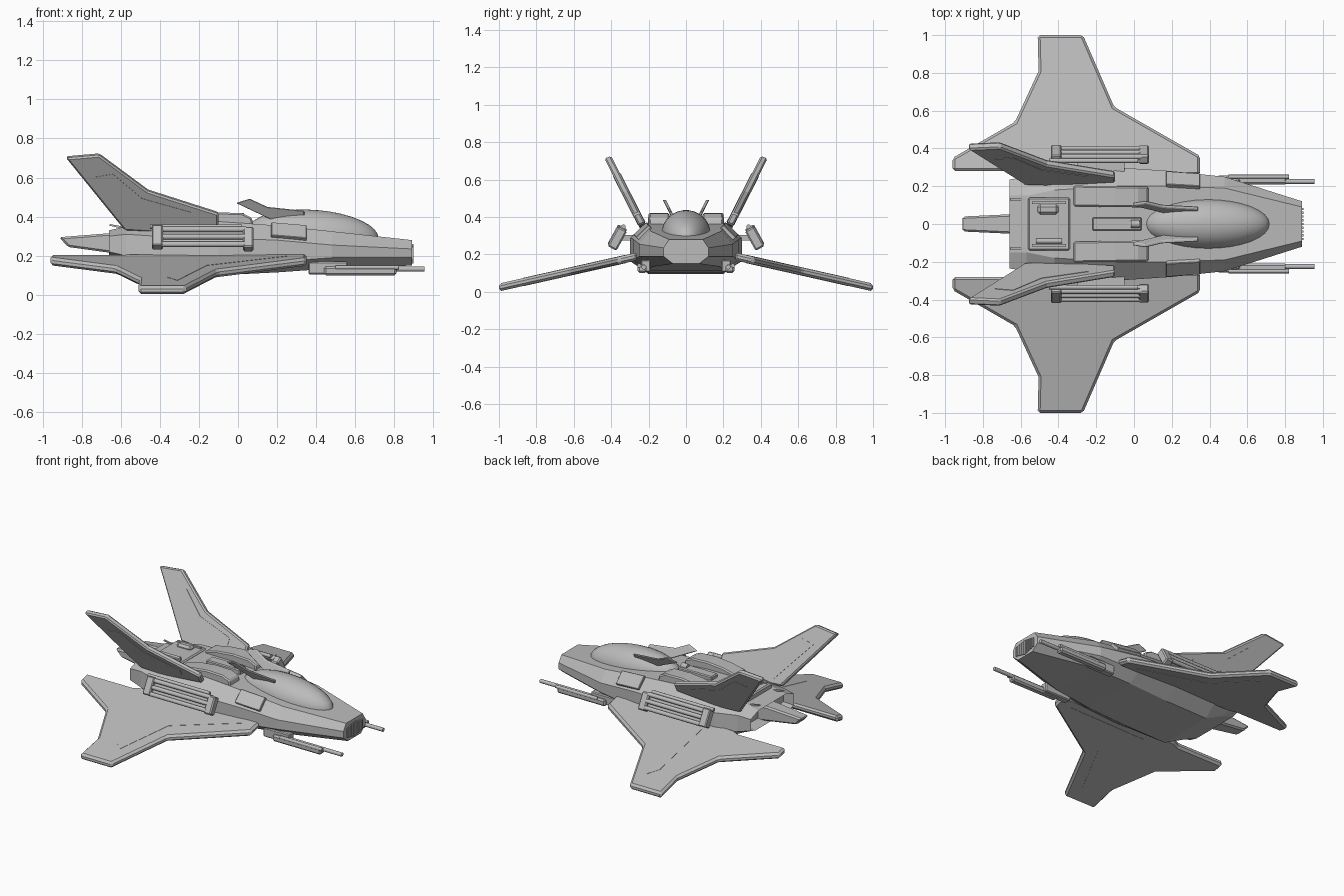
import bpy, bmesh, math
from mathutils import Vector, Matrix

if "Cube" in bpy.data.objects:
    bpy.data.objects.remove(bpy.data.objects["Cube"])

grey = bpy.data.materials.new("hull grey")
grey.diffuse_color = (0.5, 0.5, 0.5, 1)
grey.use_nodes = True
grey.node_tree.nodes["Principled BSDF"].inputs["Base Color"].default_value = grey.diffuse_color


def finish(name, bm, mirror=False, bevel=0, smooth=False):
    bmesh.ops.recalc_face_normals(bm, faces=bm.faces)
    me = bpy.data.meshes.new(name)
    bm.to_mesh(me)
    bm.free()
    me.materials.append(grey)
    ob = bpy.data.objects.new(name, me)
    bpy.context.collection.objects.link(ob)
    if bevel:
        m = ob.modifiers.new("Bevel", 'BEVEL')
        m.width, m.segments, m.limit_method = bevel, 1, 'ANGLE'
    if mirror:
        m = ob.modifiers.new("Mirror", 'MIRROR')
        m.use_axis = (False, True, False)
        m.use_mirror_merge = False
    if smooth:
        bpy.ops.object.select_all(action='DESELECT')
        ob.select_set(True)
        bpy.context.view_layer.objects.active = ob
        bpy.ops.object.shade_smooth_by_angle(angle=math.radians(35))
    return ob


def slab(name, pts, place, half, mirror=True, bevel=0.0):
    """Outline thickened by half each way; place maps (u, v, w) to x, y, z."""
    bm = bmesh.new()
    lo = [bm.verts.new(place(u, v, -half)) for u, v in pts]
    hi = [bm.verts.new(place(u, v, half)) for u, v in pts]
    bm.faces.new(lo[::-1])
    bm.faces.new(hi)
    for i in range(len(pts)):
        j = (i + 1) % len(pts)
        bm.faces.new((lo[i], lo[j], hi[j], hi[i]))
    return finish(name, bm, mirror, bevel)


def box(name, x, y, z, mirror=False, bevel=0.0, tilt=0.0):
    """Box from (min, max) ranges, optionally tilted about its long axis."""
    c = Vector([sum(r) / 2 for r in (x, y, z)])
    s = [r[1] - r[0] for r in (x, y, z)]
    bm = bmesh.new()
    bmesh.ops.create_cube(bm, size=1, matrix=Matrix.Translation(c)
                          @ Matrix.Rotation(tilt, 4, 'X') @ Matrix.Diagonal((*s, 1)))
    return finish(name, bm, mirror, bevel)


def rod(name, x0, x1, y, z, r, mirror=True, sides=12):
    bm = bmesh.new()
    bmesh.ops.create_cone(bm, cap_ends=True, segments=sides, radius1=r, radius2=r, depth=x1 - x0,
                          matrix=Matrix.Translation(((x0 + x1) / 2, y, z))
                          @ Matrix.Rotation(math.pi / 2, 4, 'Y'))
    return finish(name, bm, mirror, smooth=True)


# Hull: lofted octagon sections (x, then bottom, low side, high side, deck as y, z)
sections = [
    (0.89, (.07, .15), (.12, .19), (.12, .235), (.09, .28)),
    (0.48, (.18, .135), (.25, .19), (.25, .255), (.19, .325)),
    (0.20, (.20, .115), (.28, .17), (.28, .28), (.20, .355)),
    (-0.10, (.20, .10), (.30, .165), (.30, .29), (.20, .375)),
    (-0.42, (.20, .095), (.29, .17), (.28, .30), (.18, .375)),
    (-0.57, (.19, .17), (.25, .20), (.25, .31), (.15, .35)),
    (-0.66, (.18, .205), (.235, .22), (.235, .30), (.15, .33))]
bm = bmesh.new()
rings = []
for x, *p in sections:
    ring = p + [(-y, z) for y, z in reversed(p)]
    rings.append([bm.verts.new((x, y, z)) for y, z in ring])
for a, b in zip(rings, rings[1:]):
    for i in range(8):
        j = (i + 1) % 8
        bm.faces.new((a[i], a[j], b[j], b[i]))
bm.faces.new(rings[0])
rear = bm.faces.new(rings[-1])
# recessed engine bay at the back
bmesh.ops.recalc_face_normals(bm, faces=bm.faces)
bmesh.ops.inset_region(bm, faces=[rear], thickness=0.018)
bmesh.ops.translate(bm, verts=rear.verts, vec=(0.07, 0, 0))
finish("hull", bm)

# Nose grille
for i in range(9):
    y = (i - 4) * 0.02
    h = 0.055 - 0.005 * abs(i - 4)
    box("nose_grille_bar", (0.885, 0.897), (y - .006, y + .006), (.215 - h, .215 + h * .8))

# Drooping main wings with a chamfered rim and a shallow panel
def wing_place(x, y, w):
    return (x, y, 0.185 - 0.225 * (y - 0.28) + w)

slab("wing", [(-.96, .28), (-.96, .35), (-.63, .54), (-.505, .81), (-.51, 1), (-.27, 1),
              (-.105, .62), (.35, .36), (.35, .26), (-.55, .26), (-.6, .28)],
     wing_place, 0.021, bevel=0.013)
slab("wing_panel", [(-.36, .33), (-.36, .8), (-.31, .87), (-.16, .53), (.25, .32)],
     wing_place, 0.0225)

# Upright tail fins leaning outward
def fin_place(x, z, w):
    return (x, 0.235 + 0.51 * (z - 0.36) + w, z - 0.4 * w)

slab("tail_fin", [(-.88, .705), (-.71, .72), (-.46, .535), (-.1, .42), (-.1, .36),
                  (-.42, .325), (-.58, .335)], fin_place, 0.018, bevel=0.009)
slab("tail_fin_panel", [(-.735, .61), (-.64, .625), (-.49, .50), (-.24, .43),
                        (-.24, .39), (-.52, .365)], fin_place, 0.0205)

# Canopy bubble and the two small blades beside it
bm = bmesh.new()
bmesh.ops.create_uvsphere(bm, u_segments=32, v_segments=16, radius=1,
                          matrix=Matrix.Translation((.385, 0, .31))
                          @ Matrix.Rotation(math.radians(4), 4, 'Y')
                          @ Matrix.Diagonal((.335, .132, .125, 1)))
finish("canopy", bm, smooth=True)
slab("canopy_blade", [(-.01, .47), (.06, .492), (.15, .45), (.34, .43), (.34, .395), (.17, .385)],
     lambda x, z, w: (x, .07 + .5 * (z - .4) + w, z), 0.009, bevel=0.004)

# Raised deck: arched covers, spine, rear hatch
slab("deck_cover", [(-.32, .36), (-.32, .385), (-.22, .41), (-.1, .422), (.02, .418), (.07, .395), (.08, .35)],
     lambda x, z, w: (x, .145 + w + .05 * (x + .1) * -.3, z), 0.055, bevel=0.008)
box("deck_spine", (-.22, .04), (-.035, .035), (.36, .40), bevel=0.006)
rod("spine_sensor", -.015, .03, 0, .40, .02, mirror=False)
box("rear_hatch", (-.56, -.34), (-.14, .14), (.33, .385), bevel=0.008)
box("hatch_rail", (-.54, -.36), (.105, .12), (.38, .395), mirror=True)
box("hatch_handle", (-.51, -.40), (.05, .105), (.37, .405), bevel=0.014)
rod("hatch_bar", -.52, -.38, -.09, .385, .014, mirror=False)

# Shoulder hatches on the hull flanks
bm = bmesh.new()
quad = [(.17, .275, .30), (.35, .262, .285), (.35, .195, .352), (.17, .205, .367)]
base = [bm.verts.new((x, y - .012, z - .012)) for x, y, z in quad]
top = [bm.verts.new((x, y + .006, z + .006)) for x, y, z in quad]
bm.faces.new(base)
bm.faces.new(top)
for i in range(4):
    j = (i + 1) % 4
    bm.faces.new((base[i], base[j], top[j], top[i]))
finish("shoulder_hatch", bm, mirror=True, bevel=0.003)

# Side cannon racks: backing plate, end brackets, tilted row of rods
TILT = 0.5
box("rack_plate", (-.42, .04), (.348, .366), (.245, .345), mirror=True, tilt=TILT)
box("rack_rear_bracket", (-.44, -.385), (.34, .395), (.235, .355), mirror=True, bevel=.006, tilt=TILT)
box("rack_front_bracket", (.025, .08), (.34, .395), (.225, .345), mirror=True, bevel=.008, tilt=TILT)
box("rack_strut", (-.3, -.05), (.27, .36), (.275, .305), mirror=True)
for k in (-1, 0, 1):
    rod("rack_rod", -.40, .04, .378 - .022 * k, .297 + .038 * k, .014)
rod("rack_top_rod", -.45, .02, .335, .348, .012)

# Under-nose guns
box("gun_body", (.44, .81), (.21, .258), (.10, .145), mirror=True, bevel=.01)
box("gun_mount", (.36, .56), (.19, .24), (.105, .17), mirror=True, bevel=.006)
rod("gun_barrel", .80, .955, .225, .132, .013)
rod("gun_sleeve", .50, .82, .25, .14, .011)

# Tail boom and antenna
slab("tail_boom", [(-.915, .295), (-.87, .245), (-.58, .205), (-.58, .315), (-.66, .315)],
     lambda x, z, w: (x, w * (1 + .35 * (x + .9) / .3), z), 0.04, mirror=False, bevel=.01)
slab("antenna", [(-.66, .355), (-.655, .362), (-.56, .345), (-.56, .33)],
     lambda x, z, w: (x, .13 + w, z), 0.005)
